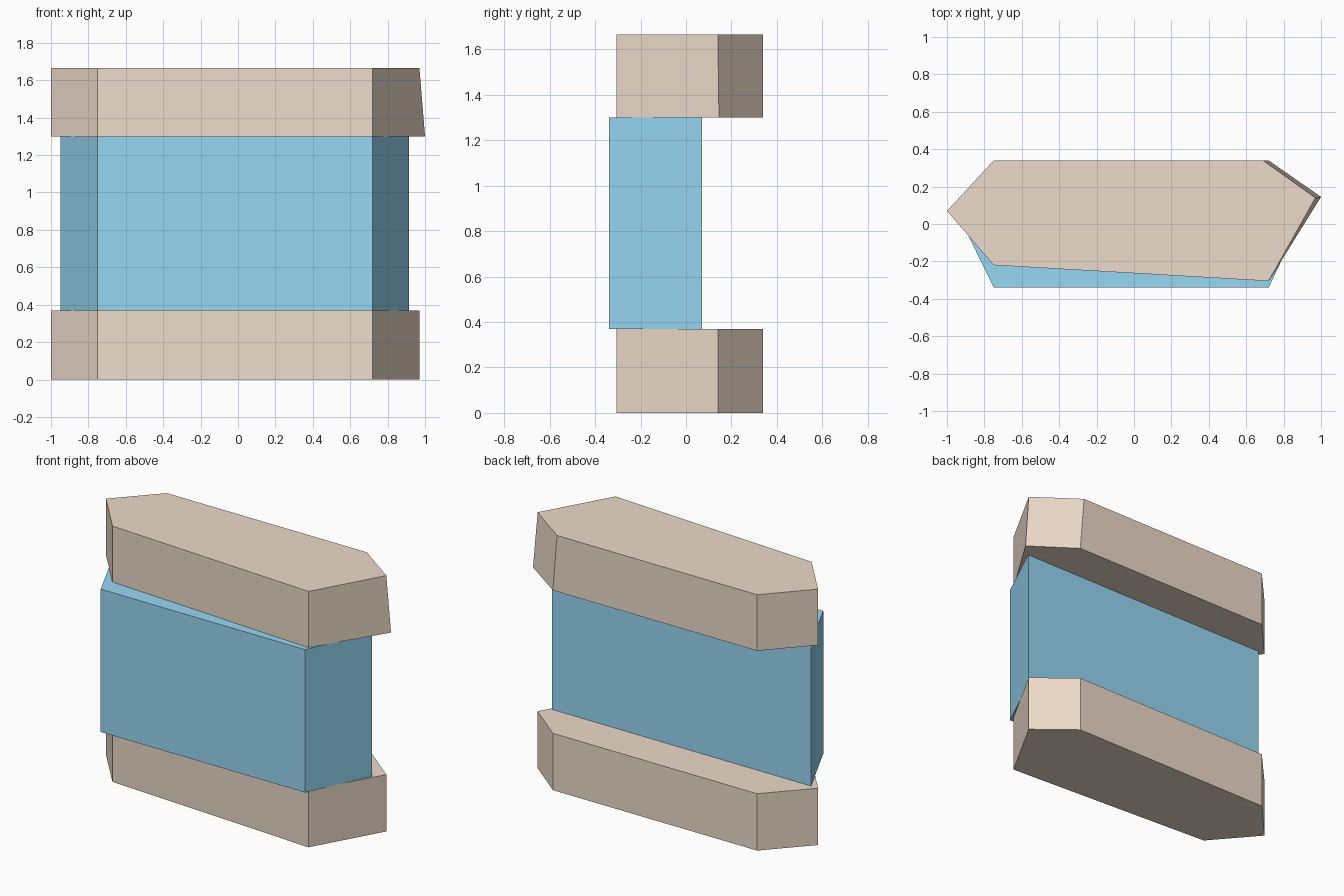
import bpy, bmesh

if "Cube" in bpy.data.objects:
    bpy.data.objects.remove(bpy.data.objects["Cube"])


def material(name, rgb):
    mat = bpy.data.materials.new(name)
    mat.diffuse_color = (*rgb, 1)
    mat.use_nodes = True
    mat.node_tree.nodes["Principled BSDF"].inputs["Base Color"].default_value = mat.diffuse_color
    return mat


def prism(name, lower, z0, upper, z1, mat):
    """Solid between two matching outlines at heights z0 and z1."""
    bm = bmesh.new()
    lo = [bm.verts.new((x, y, z0)) for x, y in lower]
    hi = [bm.verts.new((x, y, z1)) for x, y in upper]
    bm.faces.new(lo[::-1])
    bm.faces.new(hi)
    n = len(lo)
    for i in range(n):
        j = (i + 1) % n
        bm.faces.new((lo[i], lo[j], hi[j], hi[i]))
    bmesh.ops.recalc_face_normals(bm, faces=bm.faces)
    mesh = bpy.data.meshes.new(name)
    bm.to_mesh(mesh)
    bm.free()
    mesh.materials.append(mat)
    obj = bpy.data.objects.new(name, mesh)
    bpy.context.collection.objects.link(obj)
    return obj


tan = material("tan", (0.84, 0.71, 0.59))
blue = material("blue", (0.31, 0.68, 0.90))

# Slab outlines, counter-clockwise from the left tip
slab = [(-1, 0.07), (-0.75, -0.22), (0.72, -0.305),
        (0.97, 0.14), (0.72, 0.34), (-0.75, 0.34)]
flared = slab[:3] + [(1.0, 0.145)] + slab[4:]
tapered = slab[:4] + [(0.69, 0.34)] + slab[5:]

# Trapezoid outline of the middle block
block = [(-0.75, -0.34), (0.72, -0.34), (0.915, 0.07), (-0.95, 0.07)]

prism("bottom_slab", slab, 0, slab, 0.37, tan)
prism("middle_block", block, 0.37, block, 1.30, blue)
prism("top_slab", flared, 1.30, tapered, 1.665, tan)
